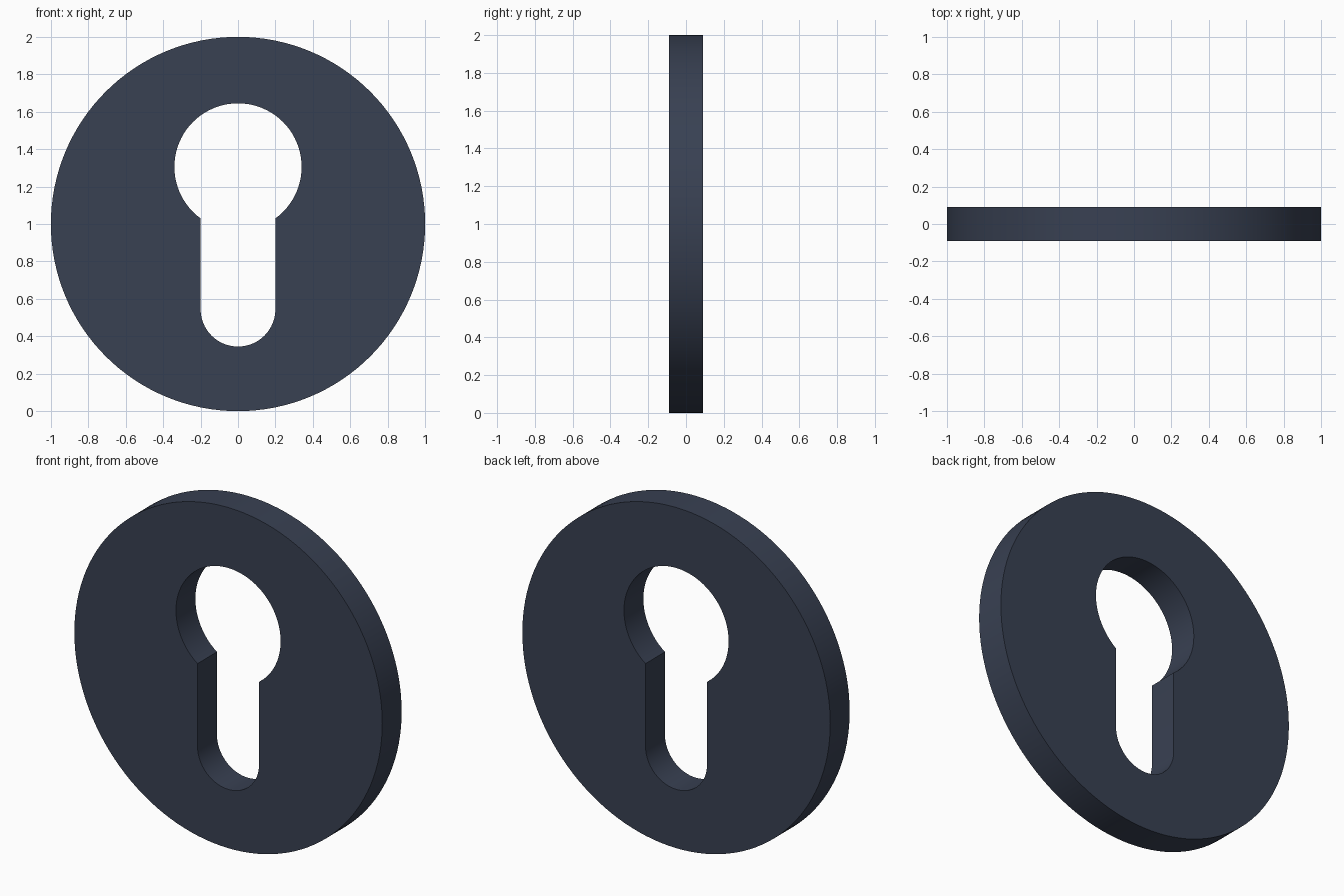
import bpy, bmesh
from math import pi, cos, sin, asin, radians
from mathutils import Matrix

if "Cube" in bpy.data.objects:
    bpy.data.objects.remove(bpy.data.objects["Cube"])

THICK = 0.18
HEAD_Z, HEAD_R = 1.305, 0.34      # round part of the keyhole
SLOT_Z, SLOT_R = 0.545, 0.20      # rounded end of the slot


def arc(cz, r, start, end, steps):
    return [(r * cos(start + (end - start) * i / steps),
             cz + r * sin(start + (end - start) * i / steps)) for i in range(steps + 1)]


# Outlines: outer disc and keyhole opening
disc = arc(1.0, 1.0, 0, 2 * pi, 128)[:-1]
a = asin(SLOT_R / HEAD_R)
keyhole = (arc(HEAD_Z, HEAD_R, -pi / 2 + a, 3 * pi / 2 - a, 64)
           + arc(SLOT_Z, SLOT_R, pi, 2 * pi, 32))

# Filled 2D curve extruded to plate thickness
curve = bpy.data.curves.new("plate_profile", 'CURVE')
curve.dimensions = '2D'
curve.fill_mode = 'BOTH'
curve.extrude = THICK / 2
for pts in (disc, keyhole):
    s = curve.splines.new('POLY')
    s.points.add(len(pts) - 1)
    for p, (x, z) in zip(s.points, pts):
        p.co = (x, z, 0, 1)
    s.use_cyclic_u = True
helper = bpy.data.objects.new("plate_profile", curve)
bpy.context.collection.objects.link(helper)
bpy.context.view_layer.update()
mesh = bpy.data.meshes.new_from_object(helper.evaluated_get(bpy.context.evaluated_depsgraph_get()))
bpy.data.objects.remove(helper)

# Stand the plate upright and weld the rims
bm = bmesh.new()
bm.from_mesh(mesh)
bmesh.ops.remove_doubles(bm, verts=bm.verts, dist=1e-4)
bm.transform(Matrix.Rotation(pi / 2, 4, 'X'))
bmesh.ops.recalc_face_normals(bm, faces=bm.faces)
bm.to_mesh(mesh)
bm.free()

plate = bpy.data.objects.new("keyhole_plate", mesh)
bpy.context.collection.objects.link(plate)
mat = bpy.data.materials.new("dark_slate")
mat.diffuse_color = (0.04, 0.052, 0.085, 1)
mat.use_nodes = True
mat.node_tree.nodes["Principled BSDF"].inputs["Base Color"].default_value = mat.diffuse_color
mesh.materials.clear()
mesh.materials.append(mat)

bpy.context.view_layer.objects.active = plate
plate.select_set(True)
bpy.ops.object.shade_smooth_by_angle(angle=radians(30))
